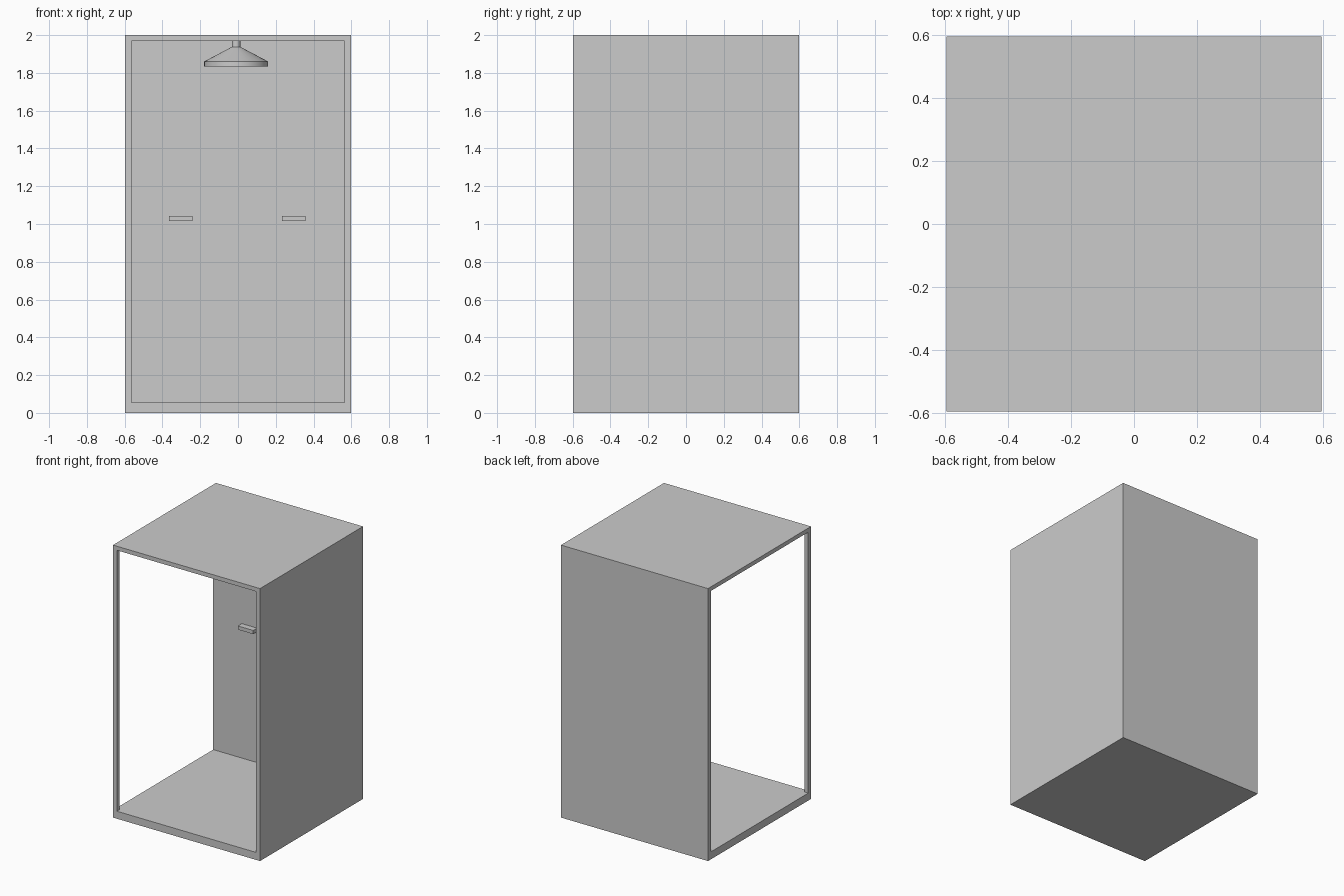
import bpy, bmesh, math

if "Cube" in bpy.data.objects:
    bpy.data.objects.remove(bpy.data.objects["Cube"])

H = 0.597            # half width of the cubicle
I = 0.565            # inner face of walls
FLOOR, CEIL, TOP = 0.055, 1.97, 2.0


def finish(name, bm):
    bmesh.ops.recalc_face_normals(bm, faces=bm.faces)
    me = bpy.data.meshes.new(name)
    bm.to_mesh(me)
    bm.free()
    ob = bpy.data.objects.new(name, me)
    bpy.context.collection.objects.link(ob)
    return ob


def cracked_panel(name, pts, pieces, place, outer, inner, lo, hi):
    """Shattered slab: each piece is a prism, its inner side clamped to mitre the joints."""
    bm = bmesh.new()
    for piece in pieces:
        ring = [pts[i] for i in piece]
        a = [bm.verts.new(place(u, v, outer)) for u, v in ring]
        b = [bm.verts.new(place(min(max(u, lo[0]), hi[0]),
                                min(max(v, lo[1]), hi[1]), inner)) for u, v in ring]
        bm.faces.new(a)
        bm.faces.new(b[::-1])
        n = len(a)
        for i in range(n):
            j = (i + 1) % n
            bm.faces.new((a[j], a[i], b[i], b[j]))
    return finish(name, bm)


def box(name, lo, hi):
    bm = bmesh.new()
    bmesh.ops.create_cube(bm, size=1)
    for v in bm.verts:
        v.co = [(l + h) / 2 + c * (h - l) for l, h, c in zip(lo, hi, v.co)]
    return finish(name, bm)


def flat(u, v, w):
    return (u, v, w)


# Ceiling, cracked into seven pieces
cracked_panel("ceiling",
    [(-.105, .25), (.21, .28), (.19, -.4), (-.01, -.415), (-.305, -.39), (-.345, -.405),
     (-.245, H), (.505, H), (H, -.52), (.015, -H), (-.51, -H), (-H, -.16),
     (-H, -H), (H, -H), (H, H), (-H, H)],
    [(4, 3, 2, 1, 0), (0, 1, 7, 6), (2, 8, 14, 7, 1), (3, 9, 13, 8, 2),
     (5, 10, 9, 3, 4), (12, 10, 5, 11), (11, 5, 4, 0, 6, 15)],
    flat, TOP, CEIL, (-H, -H), (I, I))

# Floor tray
cracked_panel("floor",
    [(-H, -.01), (.495, -.22), (H, -.17), (.52, -H), (-H, -H), (H, -H), (H, H), (-H, H)],
    [(0, 1, 2, 6, 7), (4, 3, 1, 0), (3, 5, 2, 1)],
    flat, 0, FLOOR, (-H, -H), (I, I))

# Right wall, in (y, z)
cracked_panel("right_wall",
    [(-.17, 0), (.295, .87), (-.07, 1.36), (-.5, 1.625), (-.525, TOP), (H, .945),
     (H, 1.925), (-H, 1.617), (-H, 0), (H, 0), (H, TOP), (-H, TOP)],
    [(8, 0, 1, 2, 3, 7), (0, 9, 5, 1), (1, 5, 6, 2), (2, 6, 10, 4, 3), (7, 3, 4, 11)],
    lambda u, v, w: (w, u, v), H, I, (-H, FLOOR), (I, CEIL))

# Back wall, in (x, z)
cracked_panel("back_wall",
    [(-H, 0), (H, 0), (H, .945), (-H, 1.035), (H, 1.925), (.505, TOP), (-.245, TOP),
     (-H, 1.325), (-H, TOP), (H, TOP)],
    [(0, 1, 2, 3), (3, 2, 4, 5, 6, 7), (7, 6, 8), (4, 9, 5)],
    lambda u, v, w: (u, w, v), H, I, (-H, FLOOR), (I, CEIL))

# Corner post between the two open sides, broken once
box("corner_post_lower", (-H, -H, FLOOR), (-I, -I, 1.22))
box("corner_post_upper", (-H, -H, 1.22), (-I, -I, CEIL))

# Taps on the back wall
for name, x in (("left_tap", -.303), ("right_tap", .295)):
    box(name, (x - .062, I - .045, 1.015), (x + .062, I, 1.042))

# Shower head, turned from a profile of (radius, z)
profile = [(.022, CEIL), (.022, 1.938), (.17, 1.86), (.17, 1.835)]
N = 32
bm = bmesh.new()
rings = [[bm.verts.new((-.01 + r * math.cos(2 * math.pi * k / N),
                        r * math.sin(2 * math.pi * k / N), z)) for k in range(N)]
         for r, z in profile]
for a, b in zip(rings, rings[1:]):
    for k in range(N):
        j = (k + 1) % N
        bm.faces.new((a[k], a[j], b[j], b[k]))
bm.faces.new(rings[0])
bm.faces.new(rings[-1])
head = finish("shower_head", bm)
bpy.context.view_layer.objects.active = head
head.select_set(True)
bpy.ops.object.shade_smooth_by_angle(angle=math.radians(25))
